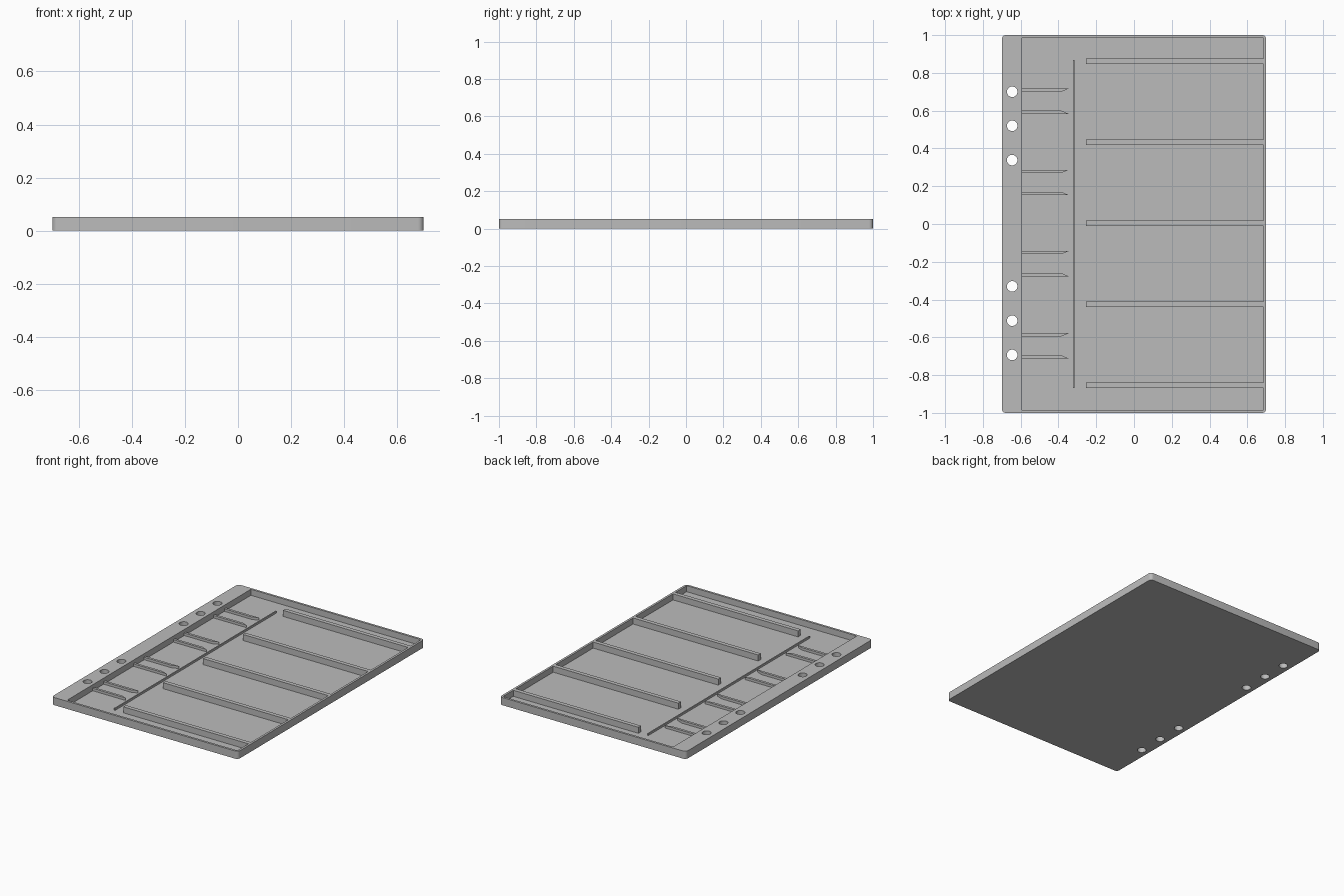
import bpy
import bmesh
import math
from mathutils import Matrix

cube = bpy.data.objects.get("Cube")
if cube:
    bpy.data.objects.remove(cube, do_unlink=True)

HEIGHT, FLOOR = 0.052, 0.011
HALF_X, HALF_Y = 0.70, 1.0
POCKET_L, POCKET_R, POCKET_Y = -0.593, 0.685, 0.985

# One plain grey plastic
grey = bpy.data.materials.new("grey_plastic")
grey.use_nodes = True
COLOUR = (0.5, 0.5, 0.5, 1)
grey.diffuse_color = COLOUR
grey.node_tree.nodes["Principled BSDF"].inputs["Base Color"].default_value = COLOUR


def finish(bm, name):
    bmesh.ops.recalc_face_normals(bm, faces=bm.faces)
    mesh = bpy.data.meshes.new(name)
    bm.to_mesh(mesh)
    bm.free()
    mesh.materials.append(grey)
    obj = bpy.data.objects.new(name, mesh)
    bpy.context.collection.objects.link(obj)
    return obj


def add_box(bm, x0, x1, y0, y1, z0, z1):
    size = Matrix.Diagonal((x1 - x0, y1 - y0, z1 - z0, 1))
    place = Matrix.Translation(((x0 + x1) / 2, (y0 + y1) / 2, (z0 + z1) / 2))
    bmesh.ops.create_cube(bm, size=1, matrix=place @ size)


def box(name, *bounds):
    bm = bmesh.new()
    add_box(bm, *bounds)
    return finish(bm, name)


def prism(name, outline, z0, z1):
    bm = bmesh.new()
    face = bm.faces.new([bm.verts.new((x, y, z0)) for x, y in outline])
    top = bmesh.ops.extrude_face_region(bm, geom=[face])["geom"]
    verts = [v for v in top if isinstance(v, bmesh.types.BMVert)]
    bmesh.ops.translate(bm, verts=verts, vec=(0, 0, z1 - z0))
    return finish(bm, name)


# Tray body: slab with rounded upright corners
bm = bmesh.new()
add_box(bm, -HALF_X, HALF_X, -HALF_Y, HALF_Y, 0, HEIGHT)
upright = [e for e in bm.edges if abs(e.verts[0].co.z - e.verts[1].co.z) > 0.01]
bmesh.ops.bevel(bm, geom=upright, offset=0.022, segments=6, profile=0.5, affect='EDGES')
tray = finish(bm, "tray_body")

# Cutter: shallow pocket and six binder holes
bm = bmesh.new()
add_box(bm, POCKET_L, POCKET_R, -POCKET_Y, POCKET_Y, FLOOR, HEIGHT + 0.1)
for y in (0.70, 0.52, 0.338, -0.33, -0.512, -0.693):
    bmesh.ops.create_cone(bm, cap_ends=True, segments=32, radius1=0.028, radius2=0.028,
                          depth=0.3, matrix=Matrix.Translation((-0.645, y, 0)))
cutter = finish(bm, "pocket_cutter")
cutter.hide_render = True

cut = tray.modifiers.new("cut", 'BOOLEAN')
cut.operation = 'DIFFERENCE'
cut.solver = 'EXACT'
cut.object = cutter
bpy.context.view_layer.objects.active = tray
tray.select_set(True)
bpy.ops.object.modifier_apply(modifier=cut.name)
bpy.data.objects.remove(cutter, do_unlink=True)
bpy.ops.object.shade_smooth_by_angle(angle=math.radians(30))

# Five full-height dividers joined to the right wall
for i in range(5):
    y = 0.861 - i * 0.4285
    box(f"divider_{i + 1}", -0.255, POCKET_R, y - 0.014, y + 0.014, FLOOR / 2, HEIGHT)

# Thin low rail running along the divider ends
box("long_rail", -0.324, -0.316, -0.867, 0.867, FLOOR / 2, 0.024)

# Pairs of low fins with pointed tips, slanting towards each other
for i, centre in enumerate((0.65, 0.22, -0.21, -0.645)):
    for name, side in (("back", 1), ("front", -1)):
        outer, inner = centre + side * 0.067, centre + side * 0.05
        outline = [(POCKET_L, inner), (-0.385, inner), (-0.345, outer), (POCKET_L, outer)]
        prism(f"{name}_fin_{i + 1}", outline, FLOOR / 2, 0.028)
